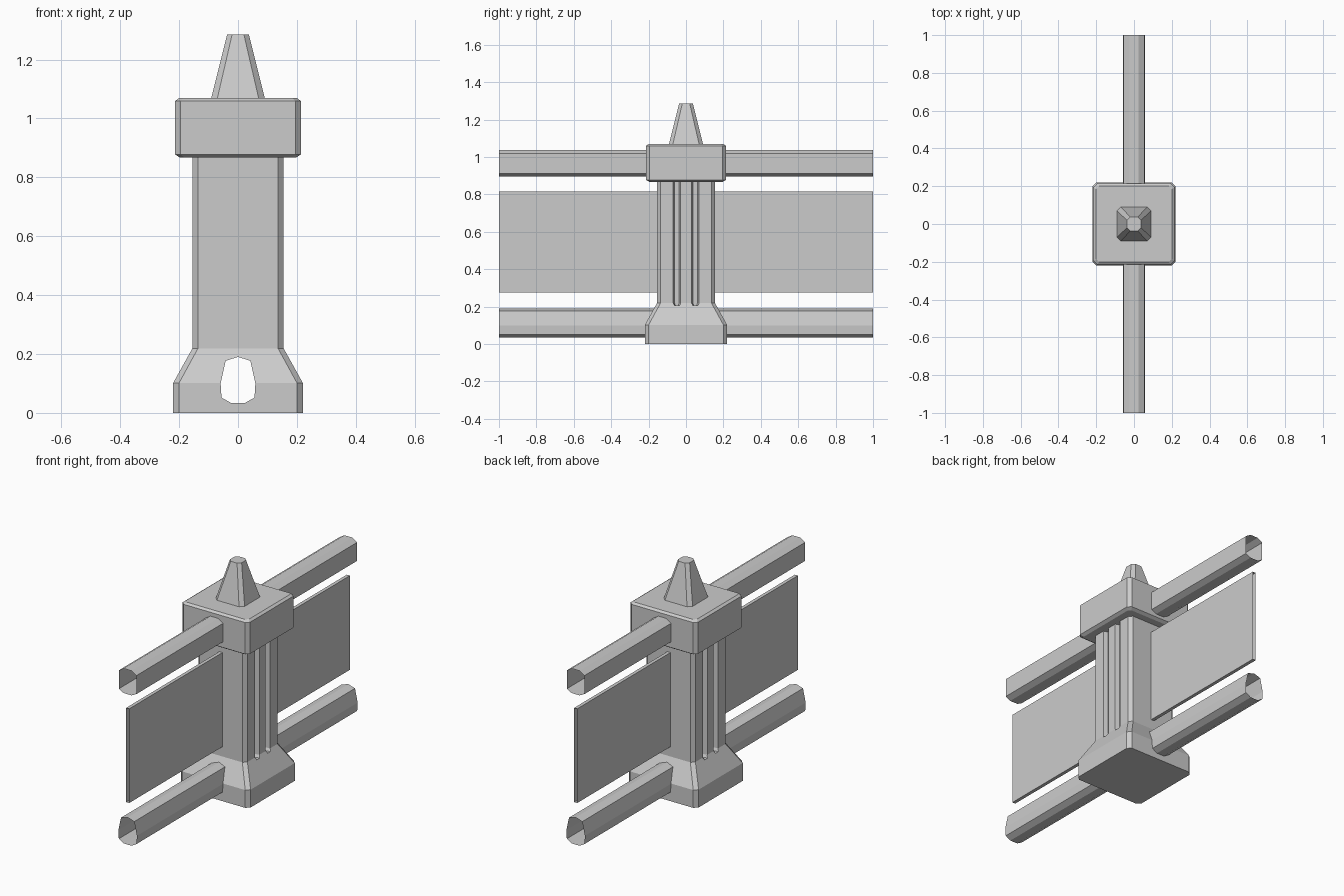
import bpy, bmesh

if "Cube" in bpy.data.objects:
    bpy.data.objects.remove(bpy.data.objects["Cube"])


def make(name, bm):
    bmesh.ops.recalc_face_normals(bm, faces=bm.faces)
    me = bpy.data.meshes.new(name)
    bm.to_mesh(me)
    bm.free()
    ob = bpy.data.objects.new(name, me)
    bpy.context.collection.objects.link(ob)
    return ob


def loft(name, rings, caps=True, bm=None):
    """Skin a stack of equal-length point rings."""
    own = bm is None
    bm = bmesh.new() if own else bm
    vs = [[bm.verts.new(p) for p in r] for r in rings]
    n = len(vs[0])
    for a, b in zip(vs, vs[1:]):
        for i in range(n):
            bm.faces.new((a[i], a[(i + 1) % n], b[(i + 1) % n], b[i]))
    if caps:
        bm.faces.new(vs[0][::-1])
        bm.faces.new(vs[-1])
    return make(name, bm) if own else None


def square(h, c, z):
    """Square of half-width h with corners chamfered by c."""
    k = h - c
    return [(x, y, z) for x, y in ((k, -h), (h, -k), (h, k), (k, h),
                                   (-k, h), (-h, k), (-h, -k), (-k, -h))]


def along_y(profile, y0, y1):
    return [[(x, y, z) for x, z in profile] for y in (y0, y1)]


def mirrored(half):
    return half + [(-x, z) for x, z in reversed(half) if x > 0]


# Post body: flared base and shaft
post = loft("post", [square(.22, .02, 0), square(.22, .02, .102),
                     square(.155, .019, .219), square(.155, .019, .875)])

lower = mirrored([(0, .19), (.042, .177), (.059, .1), (.056, .052), (.024, .034)])
upper = mirrored([(.025, 1.037), (.056, 1.018), (.056, .912), (.025, .896)])
panel = mirrored([(.01, .815), (.01, .275)])

# Cutters: lower rail opening and two flutes on each side of the shaft
bm = bmesh.new()
loft("", along_y(lower, -.4, .4), bm=bm)
for s in (1, -1):
    for c in (-.049, .049):
        def flute(w, z):
            return [(s * .131, c - w * .4, z), (s * .131, c + w * .4, z),
                    (s * .19, c + w, z), (s * .19, c - w, z)]
        loft("", [flute(.018, .205), flute(.032, .22), flute(.032, .92)], bm=bm)
cutter = make("cutter", bm)
cutter.hide_render = True
mod = post.modifiers.new("cut", "BOOLEAN")
mod.object = cutter
mod.operation = "DIFFERENCE"
mod.solver = "EXACT"
dg = bpy.context.evaluated_depsgraph_get()
cut_mesh = bpy.data.meshes.new_from_object(post.evaluated_get(dg))
post.modifiers.clear()
post.data = cut_mesh
bpy.data.objects.remove(cutter)

# Remove the tunnel walls, since the rail itself lines the opening
bm = bmesh.new()
bm.from_mesh(post.data)
tunnel = [f for f in bm.faces
          if max(abs(v.co.x) for v in f.verts) < .07
          and min(v.co.y for v in f.verts) < -.1 < .1 < max(v.co.y for v in f.verts)
          and all(.02 < v.co.z < .2 for v in f.verts)]
bmesh.ops.delete(bm, geom=tunnel, context="FACES")
bm.to_mesh(post.data)
bm.free()

# Bevelled cap block
loft("cap", [square(.197, .015, .867), square(.214, .019, .878),
             square(.214, .019, 1.059), square(.2, .015, 1.069)])

# Tapered finial
loft("finial", [square(.092, .021, 1.065), square(.037, .017, 1.285)])

# Rails and panels, open at the outer ends
loft("lower_rail", along_y(lower, -1, 1), caps=False)
for tag, s in (("front", -1), ("back", 1)):
    loft("upper_rail_" + tag, along_y(upper, s * .21, s), caps=False)
    loft("panel_" + tag, along_y(panel, s * .15, s), caps=False)
